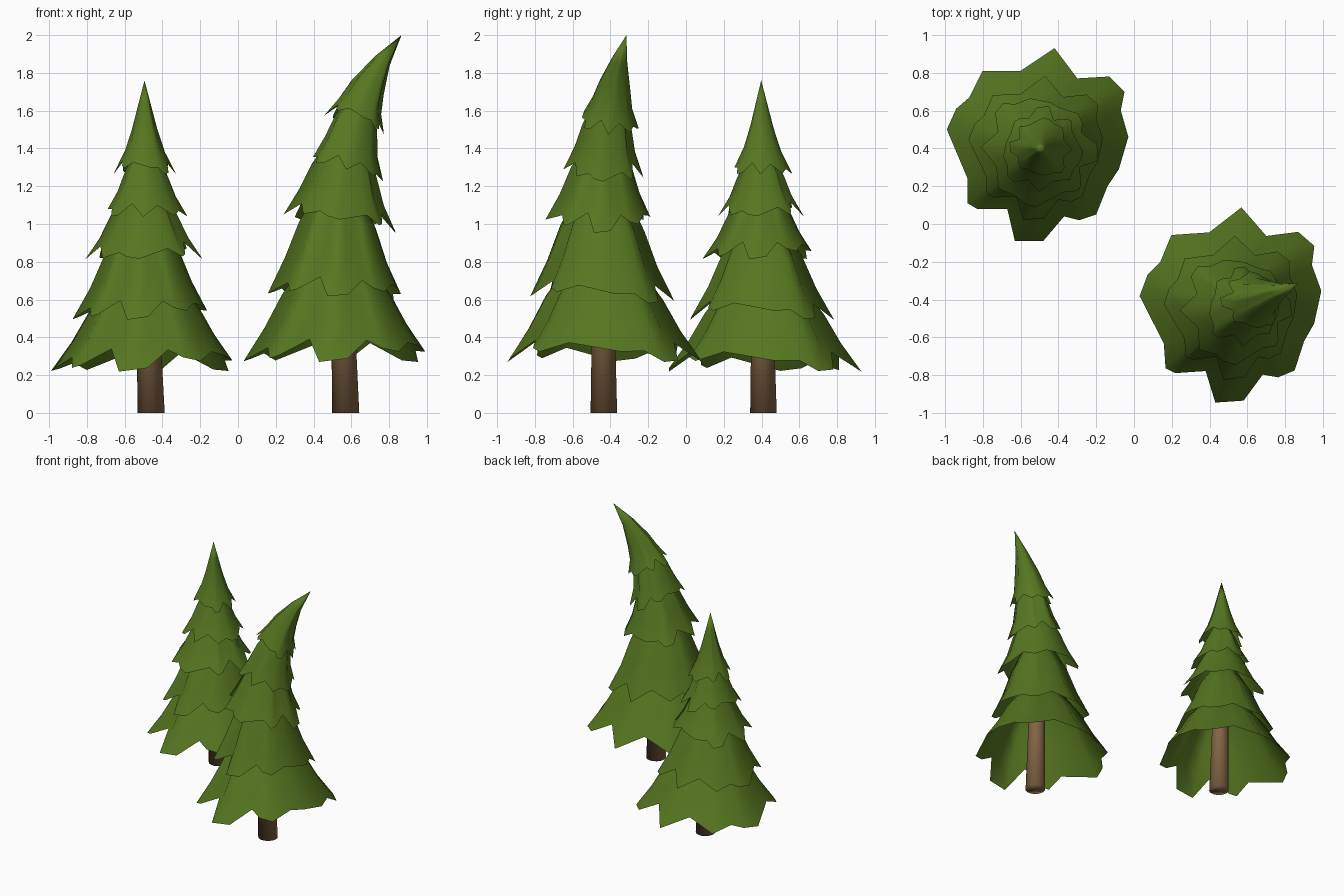
import bpy, math
from mathutils import Vector, Matrix

if "Cube" in bpy.data.objects:
    bpy.data.objects.remove(bpy.data.objects["Cube"])


def material(name, color):
    m = bpy.data.materials.new(name)
    m.diffuse_color = (*color, 1)
    m.use_nodes = True
    m.node_tree.nodes["Principled BSDF"].inputs["Base Color"].default_value = m.diffuse_color
    return m


GREEN = material("needle green", (0.093, 0.182, 0.0145))
BROWN = material("bark brown", (0.22, 0.126, 0.057))

# Ruffled eight-lobed outline shared by every branch tier
RIM = [Vector(p) for p in (
    (.45, .05), (.41, .19), (.43, .29), (.35, .37), (.18, .36), (.06, .52),
    (-.12, .40), (-.32, .40), (-.39, .26), (-.46, .20), (-.51, .09),
    (-.40, -.17), (-.40, -.30), (-.35, -.33), (-.19, -.33), (-.15, -.50),
    (0, -.50), (.11, -.37), (.19, -.39), (.28, -.36), (.34, -.21), (.40, -.12))]
MEAN = 0.45
LEAN = Vector((0.93, 0.37, 0))


def spine(base, z, bend):
    """Centre of the tree and its tilt at a height."""
    u = max(0, (z - .3) / 1.7)
    centre = Vector((base[0], base[1], z)) + LEAN * bend * u ** 4.5
    slope = bend * max(1.4 * u ** 1.2, 4.5 / 1.7 * u ** 3.5)
    return centre, Matrix.Rotation(math.atan(slope), 3, Vector((-LEAN.y, LEAN.x, 0)))


def make_object(name, verts, faces, mat, angle):
    me = bpy.data.meshes.new(name)
    me.from_pydata(verts, [], faces)
    me.materials.append(mat)
    ob = bpy.data.objects.new(name, me)
    bpy.context.collection.objects.link(ob)
    bpy.ops.object.select_all(action='DESELECT')
    ob.select_set(True)
    bpy.context.view_layer.objects.active = ob
    bpy.ops.object.shade_smooth_by_angle(angle=math.radians(angle))
    return ob


def skirt(name, base, bend, profile, turn):
    """Open ruffled cone lofted through (height, scale) stations."""
    spin = Matrix.Rotation(math.radians(turn), 2)
    (z0, s0), (z1, s1), (z2, s2) = profile
    stations = [(z0, s0), ((z0 + z1) / 2, (s0 + s1) / 2 - .02), (z1, s1),
                ((z1 + z2) / 2, (s1 + s2) / 2), (z2, s2)]
    n, verts, faces = len(RIM), [], []
    for row, (z, s) in enumerate(stations):
        centre, tilt = spine(base, z, bend)
        fade = 1 - row / 4
        for p in RIM:
            q = spin @ p
            drop = (MEAN - p.length) * .85 * fade * (.4 + .6 * s0)
            verts.append(centre + tilt @ Vector((q.x * s, q.y * s, drop)))
    for r in range(4):
        for i in range(n):
            a, b = r * n + i, r * n + (i + 1) % n
            if r == 3 and s2 == 0:
                faces.append((a, b, 4 * n))
            else:
                faces.append((a, b, b + n, a + n))
    if s2 == 0:
        verts = verts[:4 * n + 1]
    make_object(name, verts, faces, GREEN, 100)


def trunk(name, foot, top, r0, r1, sides=14):
    """Slightly leaning tapered post."""
    verts = [Vector(c) + Vector((r * math.cos(k * math.tau / sides), r * math.sin(k * math.tau / sides), 0))
             for c, r in ((foot, r0), (top, r1)) for k in range(sides)]
    faces = [(k, (k + 1) % sides, (k + 1) % sides + sides, k + sides) for k in range(sides)]
    faces += [tuple(reversed(range(sides))), tuple(range(sides, 2 * sides))]
    make_object(name, verts, faces, BROWN, 120)


# Straight tree: (height, scale) at the rim, where the next tier covers it, and the top
straight = [((.28, 1), (.55, .62), (.75, .27)),
            ((.545, .74), (.85, .42), (1.0, .22)),
            ((.86, .60), (1.06, .35), (1.18, .20)),
            ((1.08, .44), (1.27, .24), (1.38, .12)),
            ((1.30, .32), (1.52, .13), (1.76, 0))]
# Tree with a drooping tip
bent = [((.33, 1), (.64, .60), (.82, .30)),
        ((.655, .735), (1.0, .43), (1.18, .23)),
        ((1.045, .58), (1.3, .34), (1.43, .20)),
        ((1.31, .41), (1.54, .25), (1.65, .14)),
        ((1.56, .32), (1.74, .18), (2.0, 0))]
TURNS = (0, 3, 95, 185, 275)

for label, base, top_shift, bend, spin, tiers in (
        ("straight", (-.48, .41), (-.015, -.012), 0, 0, straight),
        ("bent", (.545, -.435), (-.005, -.01), .35, 4, bent)):
    for k, (profile, turn) in enumerate(zip(tiers, TURNS)):
        centre = base if k == 0 else (base[0] + top_shift[0], base[1] + top_shift[1])
        skirt(f"{label}_tree_tier_{k + 1}", centre, bend, profile, turn + spin)

trunk("straight_tree_trunk", (-.46, .41, 0), (-.49, .40, .95), .072, .05)
trunk("bent_tree_trunk", (.57, -.435, 0), (.54, -.44, 1.1), .072, .05)
